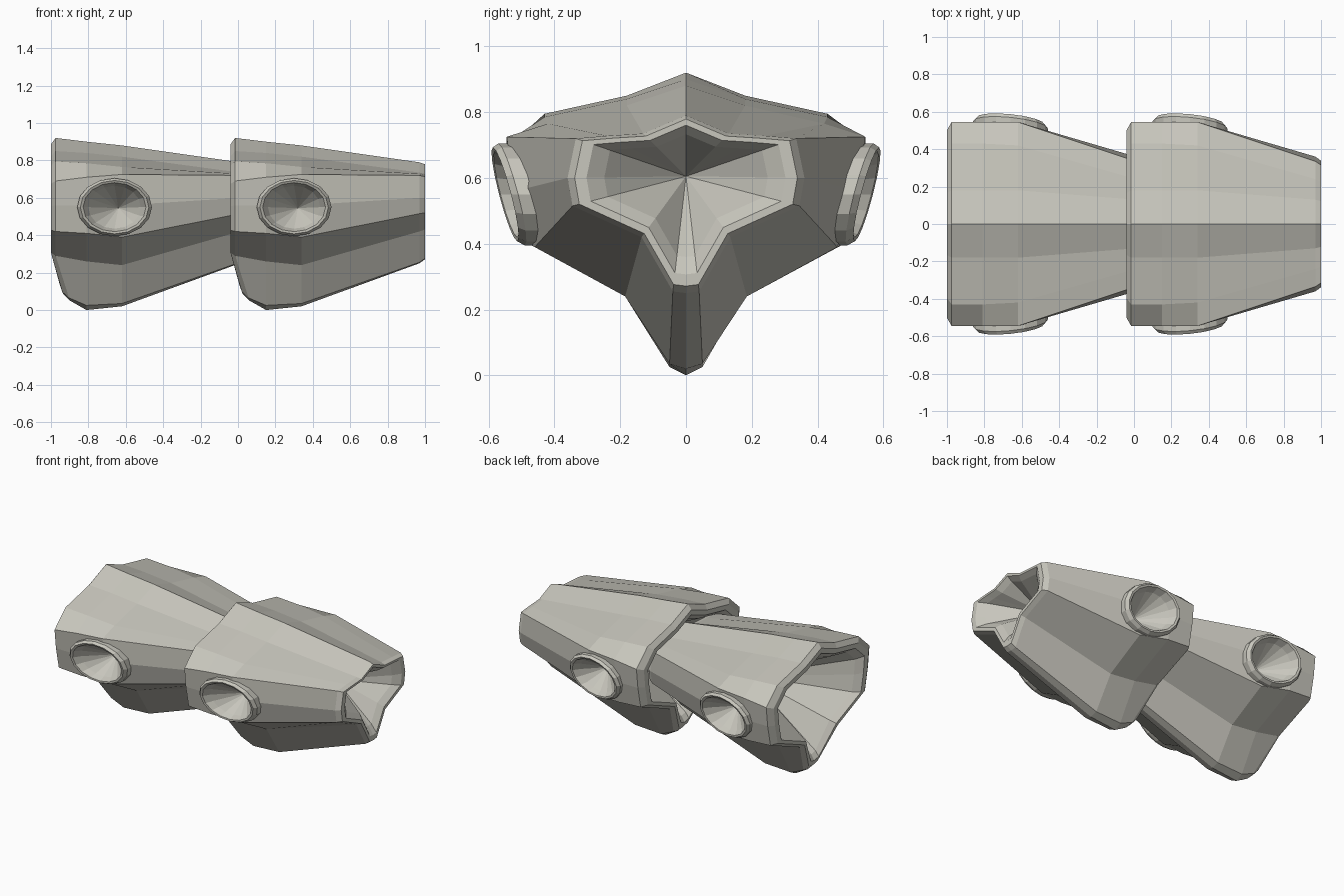
import bpy, bmesh, math

if "Cube" in bpy.data.objects:
    bpy.data.objects.remove(bpy.data.objects["Cube"])

grey = bpy.data.materials.new("warm grey")
grey.diffuse_color = (0.58, 0.57, 0.51, 1)
grey.use_nodes = True
grey.node_tree.nodes["Principled BSDF"].inputs["Base Color"].default_value = grey.diffuse_color

# Half cross-sections (y, z), from the ridge down to the keel
BACK = [(0, .92), (.18, .85), (.43, .795), (.545, .69), (.53, .56), (.5, .42), (.19, .29), (.05, .065), (0, .05)]
BELLY = [(0, .90), (.18, .84), (.43, .785), (.545, .71), (.53, .56), (.5, .41), (.185, .26), (.05, .025), (0, 0)]
WAIST = [(0, .88), (.18, .82), (.42, .765), (.545, .725), (.52, .56), (.46, .39), (.185, .24), (.05, .035), (0, .02)]
FRONT = [(0, .79), (.13, .735), (.24, .728), (.335, .72), (.36, .6), (.345, .515), (.135, .42), (.04, .255), (0, .25)]


def ring(half, x, scale=1, cz=.5, lean=0):
    """Full mirrored section, scaled about (0, cz); lean pulls the keel forward."""
    pts = half + [(-y, z) for y, z in half[-2:0:-1]]
    out = []
    for y, z in pts:
        z = cz + (z - cz) * scale
        out.append((x + lean * max(0, .27 - z), y * scale, z))
    return out


def loft(name, rings, start, end):
    """Closed surface through the rings, with a fan to a point at each end."""
    bm = bmesh.new()
    loops = [[bm.verts.new(p) for p in r] for r in rings]
    n = len(loops[0])
    for a, b in zip(loops, loops[1:]):
        for i in range(n):
            j = (i + 1) % n
            bm.faces.new((a[i], a[j], b[j], b[i]))
    for loop, tip in ((loops[0], start), (loops[-1], end)):
        v = bm.verts.new(tip)
        for i in range(n):
            bm.faces.new((loop[i], loop[(i + 1) % n], v))
    bmesh.ops.recalc_face_normals(bm, faces=bm.faces)
    me = bpy.data.meshes.new(name)
    bm.to_mesh(me)
    bm.free()
    me.materials.append(grey)
    ob = bpy.data.objects.new(name, me)
    bpy.context.collection.objects.link(ob)
    return ob


CX, CZ, SIDES = .30, .55, 16


def oval(rx, rz, depth, side, dx):
    """Oval lying on the tilted flank plane, offset by depth along y."""
    pts = []
    for k in range(SIDES):
        a = 2 * math.pi * k / SIDES
        u, w = rx * math.cos(a), rz * math.sin(a)
        pts.append((CX + u + dx, side * (.535 - .1 * u + .26 * w + depth), CZ + w))
    return pts


def segment(label, dx):
    # Tapered hollow body: rear cavity, outer shell, front mouth
    rings = [
        ring(BACK, .0, .76, lean=.3), ring(BACK, -.04, .84, lean=.35),
        ring(BACK, -.04, .92, lean=.35), ring(BACK, -.015, lean=.35),
        ring(BELLY, .15), ring(WAIST, .34), ring(FRONT, .97),
        ring(FRONT, 1.0, .94, .605), ring(FRONT, 1.0, .84, .605), ring(FRONT, .965, .69, .605)]
    rings = [[(x + dx, y, z) for x, y, z in r] for r in rings]
    body = loft(label + "_body", rings, (.5 + dx, 0, .56), (.72 + dx, 0, .605))
    for side, word in ((-1, "near"), (1, "far")):
        # Opening cut through the flank
        ends = [oval(.17, .135, d, side, dx) for d in (-.2, .15)]
        mids = [(CX + dx, side * (.535 + d), CZ) for d in (-.2, .15)]
        cutter = loft("socket_cutter", ends, *mids)
        cutter.hide_render = True
        mod = body.modifiers.new("socket_hole", "BOOLEAN")
        mod.operation, mod.solver, mod.object = "DIFFERENCE", "EXACT", cutter
        bpy.context.view_layer.objects.active = body
        bpy.ops.object.modifier_apply(modifier=mod.name)
        bpy.data.objects.remove(cutter)
        # Raised rim with a conical dish
        rim = [oval(.2, .155, -.07, side, dx), oval(.2, .155, -.005, side, dx),
               oval(.183, .143, .015, side, dx), oval(.168, .131, .012, side, dx),
               oval(.14, .115, -.03, side, dx)]
        tip = (CX + .02 + dx, side * .36, CZ - .005)
        back_tip = (CX + dx, side * .34, CZ)
        loft(label + "_socket_" + word, rim, back_tip, tip)


segment("rear_segment", -.96)
segment("front_segment", 0)
